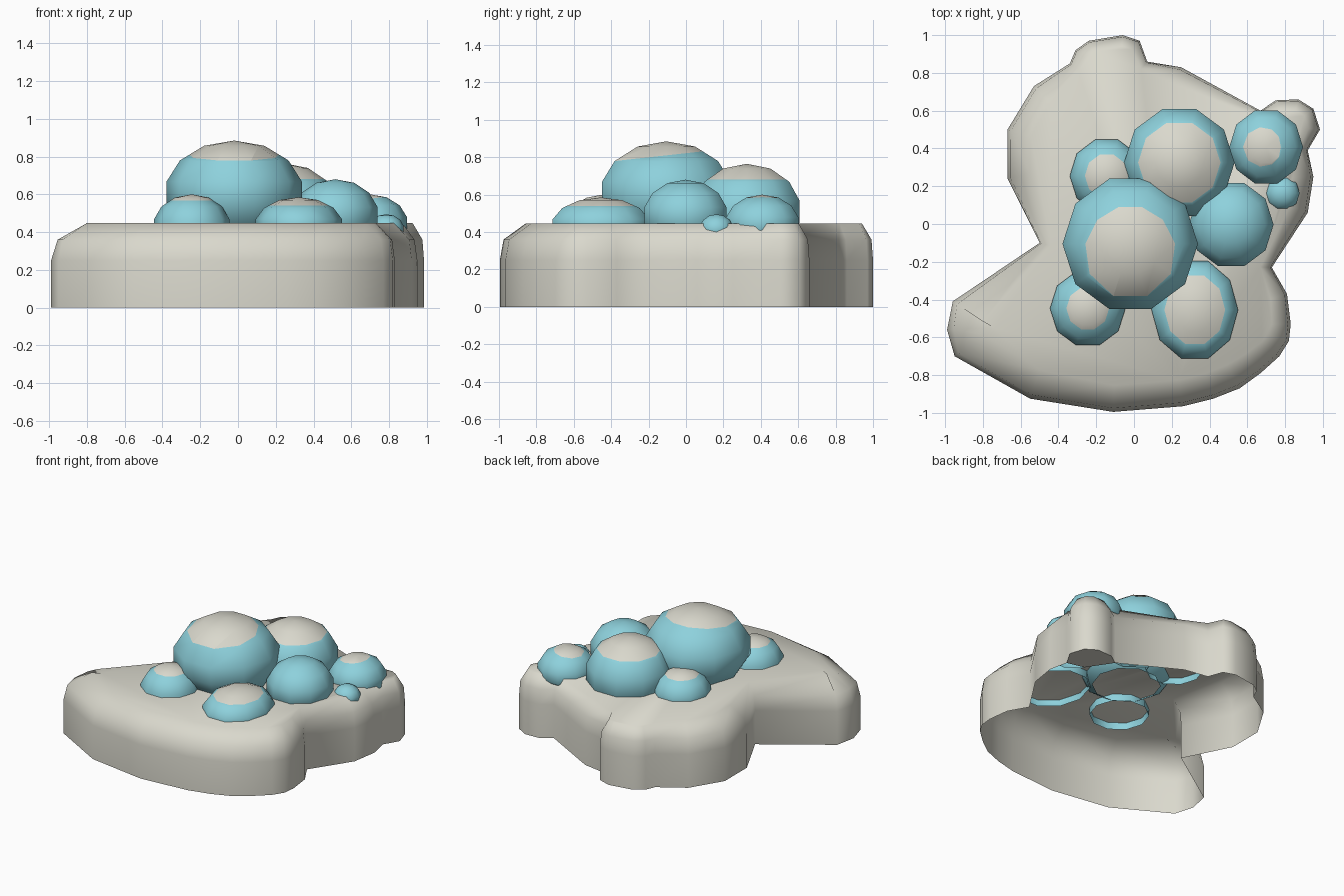
import bpy, bmesh, math
from mathutils import Vector, Matrix

if "Cube" in bpy.data.objects:
    bpy.data.objects.remove(bpy.data.objects["Cube"])


def material(name, rgb):
    m = bpy.data.materials.new(name)
    m.diffuse_color = (*rgb, 1)
    m.use_nodes = True
    m.node_tree.nodes["Principled BSDF"].inputs["Base Color"].default_value = m.diffuse_color
    return m


grey = material("pale_stone", (0.70, 0.69, 0.61))
blue = material("soft_blue", (0.27, 0.64, 0.72))


def finish(bm, name, mats):
    me = bpy.data.meshes.new(name)
    bm.to_mesh(me)
    bm.free()
    ob = bpy.data.objects.new(name, me)
    bpy.context.collection.objects.link(ob)
    for m in mats:
        me.materials.append(m)
    return ob


def slab(name, outline, top=0.447):
    """Open-bottomed slab with a sloping rim; outline holds (x, y, rim inset), anticlockwise."""
    bm = bmesh.new()
    pts = [Vector(p[:2]) for p in outline]
    n = len(pts)
    rings = []
    for z, k in ((0, 0), (0.25, 0), (0.36, 0.14), (top, 1)):
        ring = []
        for i, p in enumerate(pts):
            a = (p - pts[i - 1]).normalized()
            b = (pts[(i + 1) % n] - p).normalized()
            t = (a + b).normalized()
            q = p - Vector((t.y, -t.x)) * outline[i][2] * k
            ring.append(bm.verts.new((q.x, q.y, z)))
        rings.append(ring)
    for lo, hi in zip(rings, rings[1:]):
        for i in range(n):
            j = (i + 1) % n
            bm.faces.new((lo[i], lo[j], hi[j], hi[i]))
    bm.faces.new(rings[-1])
    for f in bm.faces:
        f.smooth = True
    return finish(bm, name, [grey])


# Lump on the back right edge, part of the slab outline
lump = [(0.67, 0.60, .05), (0.75, 0.655, .06), (0.87, 0.66, .06), (0.95, 0.61, .06),
        (0.985, 0.50, .06), (0.92, 0.39, .05)]
# Irregular ground slab, open underneath (listed clockwise, then reversed)
outline = [
    (-0.67, 0.50, .13), (-0.53, 0.73, .12), (-0.34, 0.85, .06), (-0.31, 0.92, .06),
    (-0.24, 0.97, .06), (-0.06, 1.00, .06), (0.03, 0.97, .06), (0.07, 0.86, .05),
    (0.25, 0.83, .10)] + lump + [
    (0.95, 0.25, .11), (0.92, 0.06, .10), (0.73, -0.23, .06), (0.81, -0.37, .09),
    (0.83, -0.53, .10), (0.82, -0.62, .11), (0.77, -0.70, .12), (0.67, -0.79, .13),
    (0.56, -0.87, .14), (0.42, -0.925, .14), (0.26, -0.965, .14), (-0.11, -0.995, .14),
    (-0.55, -0.925, .16), (-0.95, -0.70, .19), (-0.99, -0.56, .25), (-0.96, -0.41, .19),
    (-0.50, -0.10, .06), (-0.67, 0.24, .12)]
slab("ground_slab", outline[::-1])

# Flat face closing the underside of the lump
bm = bmesh.new()
bm.faces.new([bm.verts.new((x, y, 0)) for x, y, _ in lump + [(0.79, 0.42, 0)]])
finish(bm, "lump_underside", [grey])


def dome(name, x, y, z, rx, ry, rz, cap=None, slope=(0, 0), floor=0.395):
    """Ten-sided sphere, open below, with a pale cap above a tilted plane."""
    bm = bmesh.new()
    bmesh.ops.create_uvsphere(bm, u_segments=10, v_segments=7, radius=1)
    bm.transform(Matrix.Translation((x, y, z)) @ Matrix.Diagonal((rx, ry, rz, 1))
                 @ Matrix.Rotation(math.radians(90), 4, 'Z'))
    for f in bm.faces:
        f.smooth = True
        f.material_index = 0
    if cap:
        no = Vector((-slope[0], -slope[1], 1)).normalized()
        co = Vector((x, y, cap))
        bmesh.ops.bisect_plane(bm, geom=bm.verts[:] + bm.edges[:] + bm.faces[:],
                               plane_co=co, plane_no=no)
        for f in bm.faces:
            if (f.calc_center_median() - co).dot(no) > 0:
                f.material_index = 1
    # open underside, just below the slab top
    bmesh.ops.bisect_plane(bm, geom=bm.verts[:] + bm.edges[:] + bm.faces[:],
                           plane_co=(0, 0, floor), plane_no=(0, 0, 1), clear_inner=True)
    return finish(bm, name, [blue, grey])


# Cluster of domes
dome("main_dome", -0.02, -0.105, 0.605, 0.368, 0.372, 0.28, 0.81, (0, 0.11))
dome("back_dome", 0.24, 0.325, 0.51, 0.30, 0.305, 0.255, 0.68)
dome("right_dome", 0.515, -0.003, 0.49, 0.23, 0.237, 0.19)
dome("far_right_dome", 0.70, 0.408, 0.445, 0.20, 0.208, 0.155, 0.577, (0.12, 0))
dome("tiny_dome", 0.785, 0.163, 0.415, 0.095, 0.095, 0.08)
dome("front_right_dome", 0.322, -0.455, 0.435, 0.235, 0.278, 0.15, 0.54)
dome("front_left_dome", -0.245, -0.447, 0.43, 0.205, 0.21, 0.17, 0.567)
dome("back_left_dome", -0.145, 0.255, 0.44, 0.20, 0.207, 0.16, 0.566)
